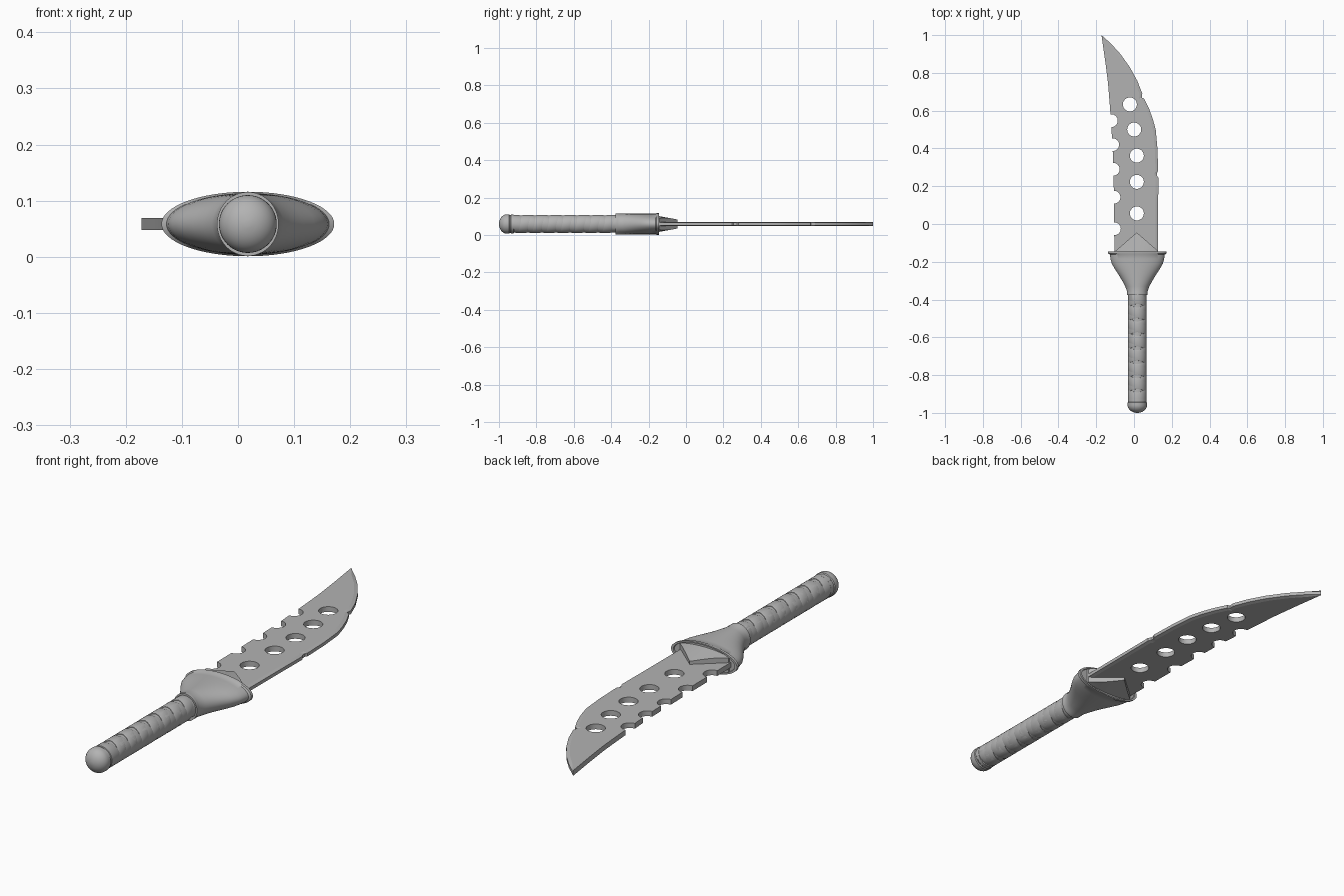
import bpy, bmesh
from math import sin, cos, pi, tau, radians, sqrt

if "Cube" in bpy.data.objects:
    bpy.data.objects.remove(bpy.data.objects["Cube"])

CX, CZ = 0.0175, 0.0585   # axis of the handle and blade
steel = bpy.data.materials.new("dark_grey")
steel.diffuse_color = (.45, .45, .45, 1)
steel.use_nodes = True
steel.node_tree.nodes["Principled BSDF"].inputs["Base Color"].default_value = steel.diffuse_color


def make(name, bm, smooth=True):
    bmesh.ops.recalc_face_normals(bm, faces=bm.faces[:])
    me = bpy.data.meshes.new(name)
    bm.to_mesh(me)
    bm.free()
    me.materials.append(steel)
    ob = bpy.data.objects.new(name, me)
    bpy.context.collection.objects.link(ob)
    bpy.ops.object.select_all(action='DESELECT')
    ob.select_set(True)
    bpy.context.view_layer.objects.active = ob
    if smooth:
        bpy.ops.object.shade_smooth_by_angle(angle=radians(35))
    return ob


def skin(bm, rings):
    """Bridge equal closed rings of points and cap both ends."""
    vs = [[bm.verts.new(p) for p in r] for r in rings]
    n = len(vs[0])
    for a, b in zip(vs, vs[1:]):
        for i in range(n):
            j = (i + 1) % n
            bm.faces.new((a[i], a[j], b[j], b[i]))
    bm.faces.new(vs[0])
    bm.faces.new(vs[-1])


def lathe(name, profile, n=48):
    """Elliptical rings (y, rx, rz) along the handle axis."""
    bm = bmesh.new()
    skin(bm, [[(CX + rx * cos(tau * i / n), y, CZ + rz * sin(tau * i / n))
               for i in range(n)] for y, rx, rz in profile])
    return make(name, bm)


# blade: sharpened right edge, straight spine on the left
edge = [(.127, -.15), (.128, .1), (.129, .245), (.122, .255), (.122, .272), (.128, .28),
        (.124, .40), (.115, .50), (.10, .555), (.08, .61), (.053, .665), (.041, .668),
        (.044, .69), (.018, .757), (-.022, .83), (-.072, .90), (-.122, .955)]
spine = [(-.172, 1.0), (-.152, .86), (-.137, .74), (-.125, .59), (-.113, .4),
         (-.106, .15), (-.104, -.15)]
full = edge + spine
inset = [(x - .014, y - .004) for x, y in edge] + spine
bm = bmesh.new()
skin(bm, [[(x, y, CZ + z) for x, y in pts] for pts, z in
          ((inset, -.011), (full, -.007), (full, .007), (inset, .011))])
blade = make("blade", bm, smooth=False)

# round holes down the middle and bites along the spine
holes = [(-.022, .633), (.001, .50), (.015, .362), (.015, .223), (.015, .056)]
bites = [(-.120, .547), (-.113, .42), (-.110, .29), (-.106, .142), (-.104, -.025)]
bm = bmesh.new()
for spots, r in ((holes, .037), (bites, .034)):
    for x, y in spots:
        skin(bm, [[(x + r * cos(tau * i / 32), y + r * sin(tau * i / 32), CZ + z)
                   for i in range(32)] for z in (-.05, .05)])
cutter = make("cutter", bm, smooth=False)
cutter.hide_render = True
mod = blade.modifiers.new("cut", 'BOOLEAN')
mod.operation = 'DIFFERENCE'
mod.solver = 'EXACT'
mod.object = cutter
bpy.context.view_layer.objects.active = blade
bpy.ops.object.modifier_apply(modifier="cut")
bpy.data.objects.remove(cutter)
bpy.ops.object.select_all(action='DESELECT')
blade.select_set(True)
bpy.ops.object.shade_smooth_by_angle(angle=radians(15))

# pointed collar over the blade root: arched at the guard, thinning to the tip
bm = bmesh.new()
N, M = 16, 5
rings = []
for i in range(N + 1):
    u = -1 + 2 * i / N
    x = .0145 + .113 * u
    y_end = -.143 + .098 * (1 - abs(u))
    top = []
    for j in range(M + 1):
        y = -.16 + (y_end + .16) * j / M
        t = (y + .16) / .115
        base = .045 * sqrt(1 - .5 * u * u)
        top.append((x, y, base + (.024 - base) * t))
    rings.append([(a, b, CZ + h) for a, b, h in top] +
                 [(a, b, CZ - h) for a, b, h in reversed(top)])
skin(bm, rings)
make("blade_collar", bm)

# flared guard with a rimmed front
lathe("guard", [(-.377, .05, .05), (-.377, .055, .057), (-.364, .055, .057), (-.358, .054, .055),
                (-.33, .064, .055), (-.30, .080, .055), (-.27, .098, .055),
                (-.24, .118, .055), (-.21, .135, .055), (-.185, .142, .055),
                (-.162, .145, .055), (-.157, .154, .0575), (-.145, .154, .0575),
                (-.145, .143, .052), (-.150, .141, .051)], 64)

# handle core and pommel
lathe("handle_core", [(-.93, .0455, .0455), (-.36, .0455, .0455)])
dome = [(-.958 - .042 * sin(a), .0515 * cos(a), .0515 * cos(a))
        for a in (pi / 2 * k / 10 for k in range(10))]
lathe("pommel", [(-.920, .045, .045), (-.922, .0495, .0495), (-.936, .0495, .0495),
                 (-.938, .048, .048), (-.943, .048, .048), (-.946, .0515, .0515)]
      + dome + [(-1, .004, .004)])


# two crossing straps wound around the handle
def strap(name, hand, pitch=.075, y0=-.92, y1=-.37, w=.027):
    bm = bmesh.new()
    steps = int((y1 - y0) / pitch * 36)
    prof = [(-w, .045), (-w, .0475), (-w * .8, .0492), (w * .8, .0492), (w, .0475), (w, .045)]
    rings = []
    for i in range(steps + 1):
        a = pi / 2 + hand * tau * i / 36
        y = y0 + pitch * i / 36
        rings.append([(CX + r * cos(a), min(max(y + d, -.925 + d * .01), -.366 + d * .01),
                       CZ + r * sin(a)) for d, r in prof])
    skin(bm, rings)
    make(name, bm)


strap("grip_strap_left", 1)
strap("grip_strap_right", -1)
